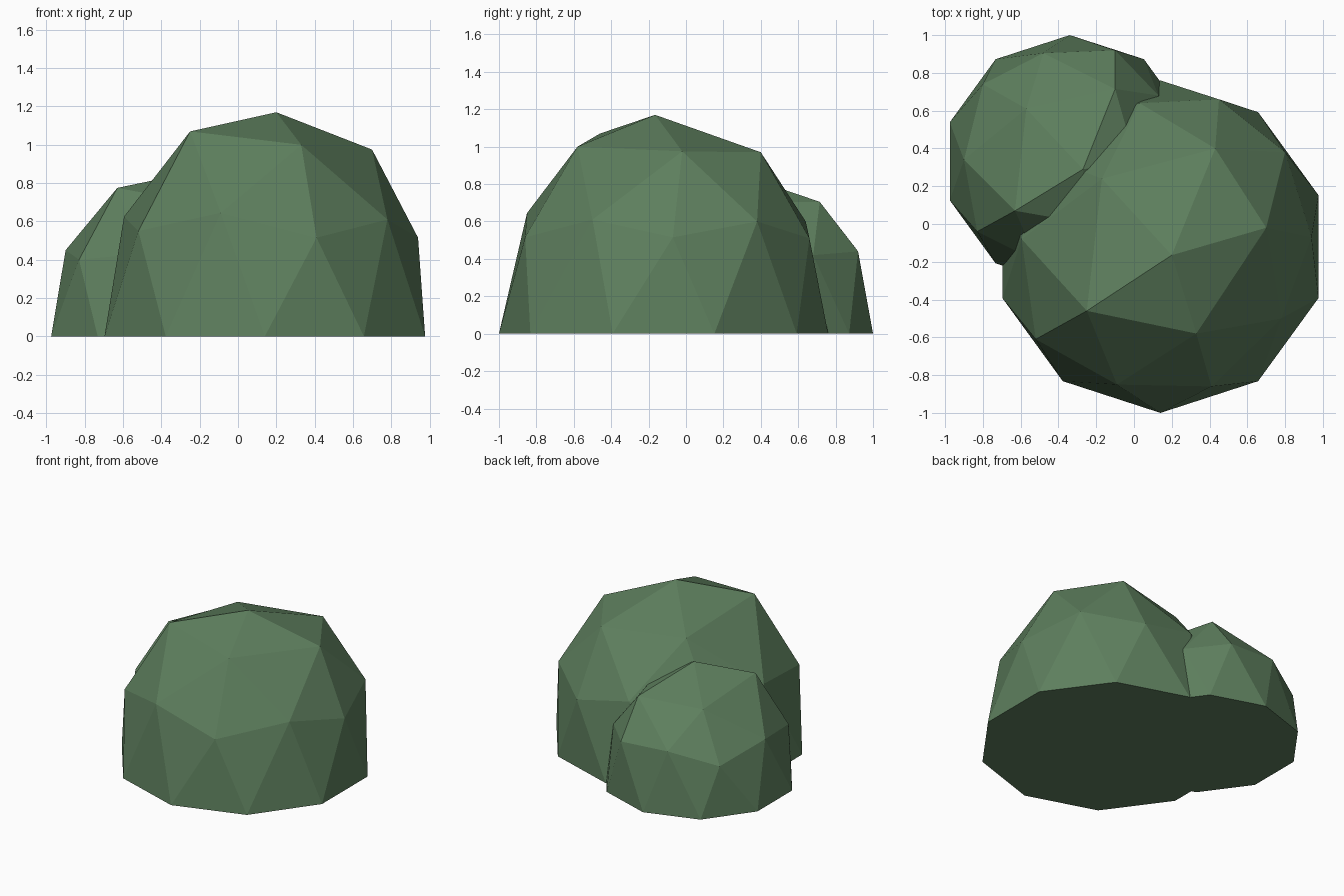
import bpy, bmesh, math

if "Cube" in bpy.data.objects:
    bpy.data.objects.remove(bpy.data.objects["Cube"])

leaf = bpy.data.materials.new("leaf_green")
leaf.diffuse_color = (0.11, 0.21, 0.11, 1)
leaf.use_nodes = True
leaf.node_tree.nodes["Principled BSDF"].inputs["Base Color"].default_value = leaf.diffuse_color


def ring_order(v):
    # pole, then inner ring of 5, then outer ring of 10, each counter-clockwise
    r = math.hypot(v.co.x, v.co.y)
    ring = 0 if r < 0.2 else 1 if r < 0.7 else 2
    angle = round(math.degrees(math.atan2(v.co.y, v.co.x))) % 360 if ring else 0
    return ring, angle


def dome(name, cx, cy, radius, crown):
    """Half icosphere with a regular flat foot and an irregular crown."""
    bm = bmesh.new()
    bmesh.ops.create_icosphere(bm, subdivisions=2, radius=1)
    bmesh.ops.delete(bm, geom=[v for v in bm.verts if v.co.z < -0.01], context='VERTS')
    upper = sorted((v for v in bm.verts if v.co.z > 0.01), key=ring_order)
    foot = [v for v in bm.verts if v.co.z <= 0.01]
    for v in foot:
        v.co = (cx + v.co.x * radius, cy + v.co.y * radius, 0)
    for v, co in zip(upper, crown):
        v.co = co
    bmesh.ops.holes_fill(bm, edges=[e for e in bm.edges if e.is_boundary], sides=0)
    bmesh.ops.recalc_face_normals(bm, faces=bm.faces[:])
    mesh = bpy.data.meshes.new(name)
    bm.to_mesh(mesh)
    bm.free()
    mesh.materials.append(leaf)
    obj = bpy.data.objects.new(name, mesh)
    bpy.context.collection.objects.link(obj)


# Large front clump
dome("large_bush_clump", 0.14, -0.12, 0.88, [
    (.20, -.165, 1.17),
    (.70, -.02, .975), (.43, .40, .97), (-.17, .24, .98), (-.25, -.46, 1.07), (.33, -.58, 1.0),
    (.94, -.07, .515), (.80, .38, .60), (.45, .66, .51), (.03, .64, .60), (-.48, .36, .50),
    (-.595, -.08, .625), (-.52, -.61, .55), (-.09, -.85, .645), (.41, -.86, .515), (.78, -.50, .61)])

# Small clump behind on the left
dome("small_bush_clump", -0.34, 0.332, 0.668, [
    (-.27, .29, .85),
    (.01, .33, .70), (-.10, .715, .705), (-.57, .61, .69), (-.63, .07, .775), (-.23, 0, .70),
    (.25, .33, .38), (.13, .68, .42), (-.10, .92, .44), (-.48, .905, .46), (-.80, .74, .37),
    (-.90, .34, .45), (-.83, -.04, .40), (-.51, -.20, .43), (-.16, -.23, .38), (.12, 0, .43)])
